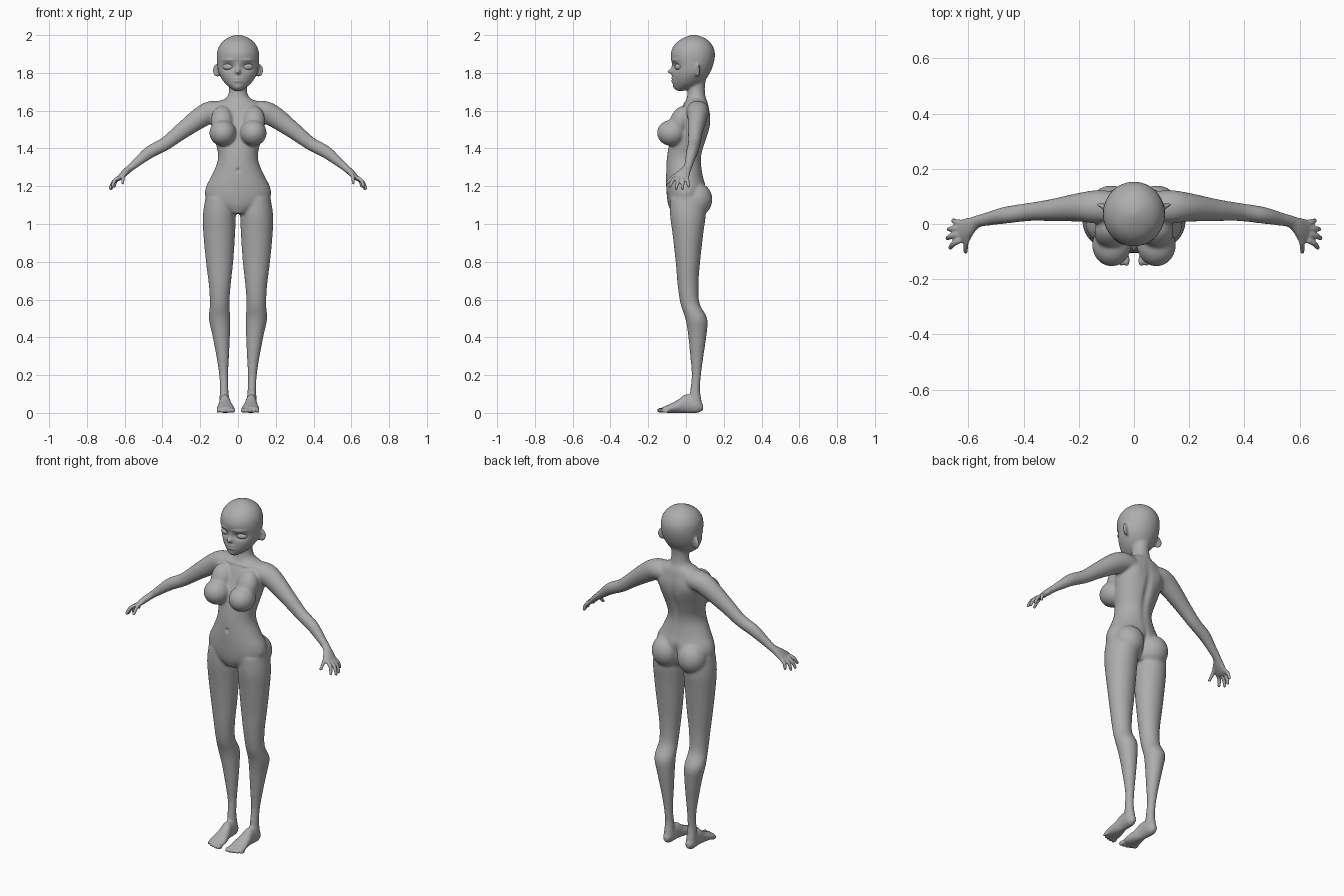
import bpy
import bmesh
import math
from mathutils import Vector, Matrix

cube = bpy.data.objects.get("Cube")
if cube:
    bpy.data.objects.remove(cube, do_unlink=True)

X, Y, Z = Vector((1, 0, 0)), Vector((0, 1, 0)), Vector((0, 0, 1))
SIDES = 28

clay = bpy.data.materials.new("clay_grey")
clay.use_nodes = True
clay.diffuse_color = (0.42, 0.42, 0.42, 1)
clay.node_tree.nodes["Principled BSDF"].inputs["Base Color"].default_value = clay.diffuse_color


def smooth_path(rows, steps=4):
    """Resample rows of numbers with a Catmull-Rom curve."""
    rows = [Vector(r) for r in rows]
    padded = [rows[0]] + rows + [rows[-1]]
    result = []
    for a, b, c, d in zip(padded, padded[1:], padded[2:], padded[3:]):
        for i in range(steps):
            t = i / steps
            result.append(b + (c - a) * (t / 2) + (a * 2 - b * 5 + c * 4 - d) * (t * t / 2)
                          + (b * 3 - a - c * 3 + d) * (t ** 3 / 2))
    return result + [rows[-1]]


def skin(bm, rings):
    """Join rings of points into a closed tube."""
    loops = [[bm.verts.new(p) for p in ring] for ring in rings]
    for low, high in zip(loops, loops[1:]):
        for i in range(SIDES):
            j = (i + 1) % SIDES
            bm.faces.new((low[i], low[j], high[j], high[i]))
    bm.faces.new(loops[0][::-1])
    bm.faces.new(loops[-1])


def ellipse(centre, u, v):
    angles = [math.tau * i / SIDES for i in range(SIDES)]
    return [centre + u * math.cos(a) + v * math.sin(a) for a in angles]


def stack(bm, rows, along=Z, across=X, deep=Y):
    """Loft of level rings: position, low and high limits in two directions."""
    skin(bm, [ellipse(along * p + across * ((a + b) / 2) + deep * ((c + d) / 2),
                      across * max((b - a) / 2, 0.002), deep * max((d - c) / 2, 0.002))
              for p, a, b, c, d in smooth_path(rows)])


def limb(bm, rows):
    """Loft that follows a path: x, y, z, thickness, depth."""
    rows = smooth_path(rows)
    spots = [r.to_3d() if len(r) == 3 else Vector(r[:3]) for r in rows]
    rings = []
    for i, row in enumerate(rows):
        t = (spots[min(i + 1, len(rows) - 1)] - spots[max(i - 1, 0)]).normalized()
        u = Y.cross(t).normalized()
        rings.append(ellipse(spots[i], u * row[3], t.cross(u) * row[4]))
    skin(bm, rings)


def ball(bm, centre, radii, turn=0, tilt=0):
    place = (Matrix.Translation(centre) @ Matrix.Rotation(turn, 4, 'Z')
             @ Matrix.Rotation(tilt, 4, 'X') @ Matrix.Diagonal((*radii, 1)))
    bmesh.ops.create_uvsphere(bm, u_segments=28, v_segments=18, radius=1, matrix=place)


def make_object(name, bm):
    mesh = bpy.data.meshes.new(name)
    bm.to_mesh(mesh)
    bm.free()
    mesh.materials.append(clay)
    obj = bpy.data.objects.new(name, mesh)
    bpy.context.collection.objects.link(obj)
    mesh.polygons.foreach_set("use_smooth", [True] * len(mesh.polygons))
    return obj


bm = bmesh.new()

# Leg
stack(bm, [(1.14, .02, .172, -.085, .1), (1.05, .012, .186, -.085, .105), (.95, .015, .184, -.072, .092),
           (.8, .025, .17, -.055, .075), (.68, .038, .155, -.045, .066), (.58, .045, .149, -.03, .072),
           (.5, .04, .155, -.004, .113), (.42, .042, .138, .01, .11), (.3, .047, .115, .022, .093),
           (.2, .052, .1, .03, .08), (.12, .05, .097, .022, .075), (.05, .045, .1, .02, .085),
           (.012, .05, .095, .03, .08)])

# Foot and toes
stack(bm, [(-.09, .06, .085, .015, .045), (-.06, .045, .1, 0, .08), (0, .04, .1, 0, .1),
           (.04, .03, .105, 0, .072), (.09, .018, .112, 0, .045), (.125, .022, .108, .003, .03)],
      along=-Y, across=X, deep=Z)
for i in range(5):
    r = .0135 - .001 * i
    ball(bm, (.027 + .0195 * i, -.132 + .0015 * i * i, r), (r * .85, .021, r))

# Buttock and breast
ball(bm, (.083, .057, 1.13), (.083, .083, .09))
ball(bm, (.081, -.077, 1.482), (.071, .077, .069))
ball(bm, (.084, -.03, 1.545), (.06, .055, .085), tilt=-.4)

# Arm
limb(bm, [(.08, .06, 1.6, .05, .055), (.14, .062, 1.595, .057, .06), (.2, .06, 1.563, .056, .052),
          (.3, .05, 1.49, .044, .04), (.385, .043, 1.425, .036, .033), (.465, .032, 1.382, .034, .031),
          (.53, .018, 1.33, .025, .025), (.57, .008, 1.297, .02, .024), (.6, -.012, 1.27, .018, .035),
          (.627, -.026, 1.244, .013, .04), (.64, -.03, 1.232, .008, .032)])

# Fingers and thumb
for knuckle, tip in (((.63, -.058, 1.246), (.665, -.086, 1.2)), ((.635, -.037, 1.243), (.676, -.052, 1.187)),
                     ((.633, -.016, 1.243), (.671, -.019, 1.187)), ((.625, .004, 1.245), (.655, .013, 1.2)),
                     ((.59, -.035, 1.272), (.61, -.1, 1.218))):
    a, b = Vector(knuckle), Vector(tip)
    bend = (a + b) / 2 + Vector((.007, 0, .005))
    limb(bm, [(*a, .011, .011), (*bend, .01, .01), (*b, .008, .008)])
    ball(bm, b, (.008, .008, .008))

# Ear
ball(bm, (.11, .062, 1.813), (.028, .011, .037), turn=.35)

# Mirror the paired parts
bmesh.ops.mirror(bm, geom=bm.verts[:] + bm.edges[:] + bm.faces[:], axis='X', merge_dist=-1)

# Torso and neck
stack(bm, [(z, -w, w, f, b) for z, w, f, b in (
    (1.055, .05, -.075, .06), (1.1, .14, -.094, .09), (1.15, .175, -.102, .1), (1.2, .169, -.105, .105),
    (1.25, .143, -.106, .092), (1.32, .112, -.104, .082), (1.37, .106, -.099, .086),
    (1.42, .117, -.09, .1), (1.5, .135, -.07, .125), (1.56, .15, -.045, .13), (1.61, .142, -.025, .123),
    (1.645, .11, -.006, .115), (1.67, .06, .004, .105), (1.72, .047, .01, .1), (1.79, .05, 0, .11))])

# Head
stack(bm, [(z, -w, w, f, b) for z, w, f, b in (
    (1.704, .015, -.045, -.015), (1.716, .036, -.06, .02), (1.745, .07, -.071, .085),
    (1.79, .099, -.073, .122), (1.84, .11, -.072, .144), (1.89, .113, -.082, .154),
    (1.93, .106, -.073, .148), (1.965, .083, -.046, .126), (1.988, .05, -.008, .093), (2.002, .012, .03, .05))])

# Fuse everything into one skin
bmesh.ops.recalc_face_normals(bm, faces=bm.faces[:])
body = make_object("body", bm)
fuse = body.modifiers.new("fuse", 'REMESH')
fuse.mode = 'VOXEL'
fuse.voxel_size = .005
bpy.context.view_layer.objects.active = body
bpy.ops.object.modifier_apply(modifier=fuse.name)

bm = bmesh.new()
bm.from_mesh(body.data)
broad = [v for v in bm.verts if abs(v.co.x) < .6 and v.co.z > .05]
for _ in range(14):
    bmesh.ops.smooth_vert(bm, verts=broad, factor=.5, use_axis_x=True, use_axis_y=True, use_axis_z=True)
bmesh.ops.smooth_vert(bm, verts=bm.verts[:], factor=.5, use_axis_x=True, use_axis_y=True, use_axis_z=True)


def push(centre, radii, move):
    """Soft sculpt stroke, mirrored when it is off centre."""
    for s in ((1, -1) if centre[0] else (1,)):
        for v in bm.verts:
            dz = (v.co.z - centre[2]) / radii[2]
            if abs(dz) < 3:
                dx, dy = (v.co.x - s * centre[0]) / radii[0], (v.co.y - centre[1]) / radii[1]
                v.co += Vector((s * move[0], move[1], move[2])) * math.exp(-dx * dx - dy * dy - dz * dz)


# Face: sockets, brows, nose, mouth, chin
push((.052, -.06, 1.832), (.03, .04, .017), (0, .017, 0))
push((.055, -.06, 1.868), (.035, .04, .008), (0, -.006, 0))
push((0, -.072, 1.822), (.012, .03, .025), (0, -.008, 0))
push((0, -.075, 1.806), (.012, .03, .012), (0, -.022, 0))
push((0, -.07, 1.764), (.024, .03, .014), (0, -.009, 0))
push((0, -.078, 1.765), (.026, .03, .004), (0, .007, 0))
push((0, -.06, 1.722), (.022, .03, .014), (0, -.005, 0))
push((.125, .05, 1.815), (.012, .012, .02), (0, .007, 0))

# Body: navel, spine, collarbones, shoulder blades
push((0, -.105, 1.285), (.009, .03, .011), (0, .009, 0))
push((0, .12, 1.42), (.02, .05, .14), (0, -.012, 0))
push((0, .1, 1.12), (.014, .06, .07), (0, -.015, 0))
push((.06, 0, 1.64), (.05, .04, .008), (0, -.006, 0))
push((.085, .12, 1.55), (.04, .04, .06), (0, .007, 0))
bm.to_mesh(body.data)
bm.free()
body.data.polygons.foreach_set("use_smooth", [True] * len(body.data.polygons))

# Eyes
for name, side in (("left_eye", 1), ("right_eye", -1)):
    eye = bmesh.new()
    ball(eye, (side * .052, -.04, 1.832), (.031, .019, .018), turn=side * .3)
    make_object(name, eye)
